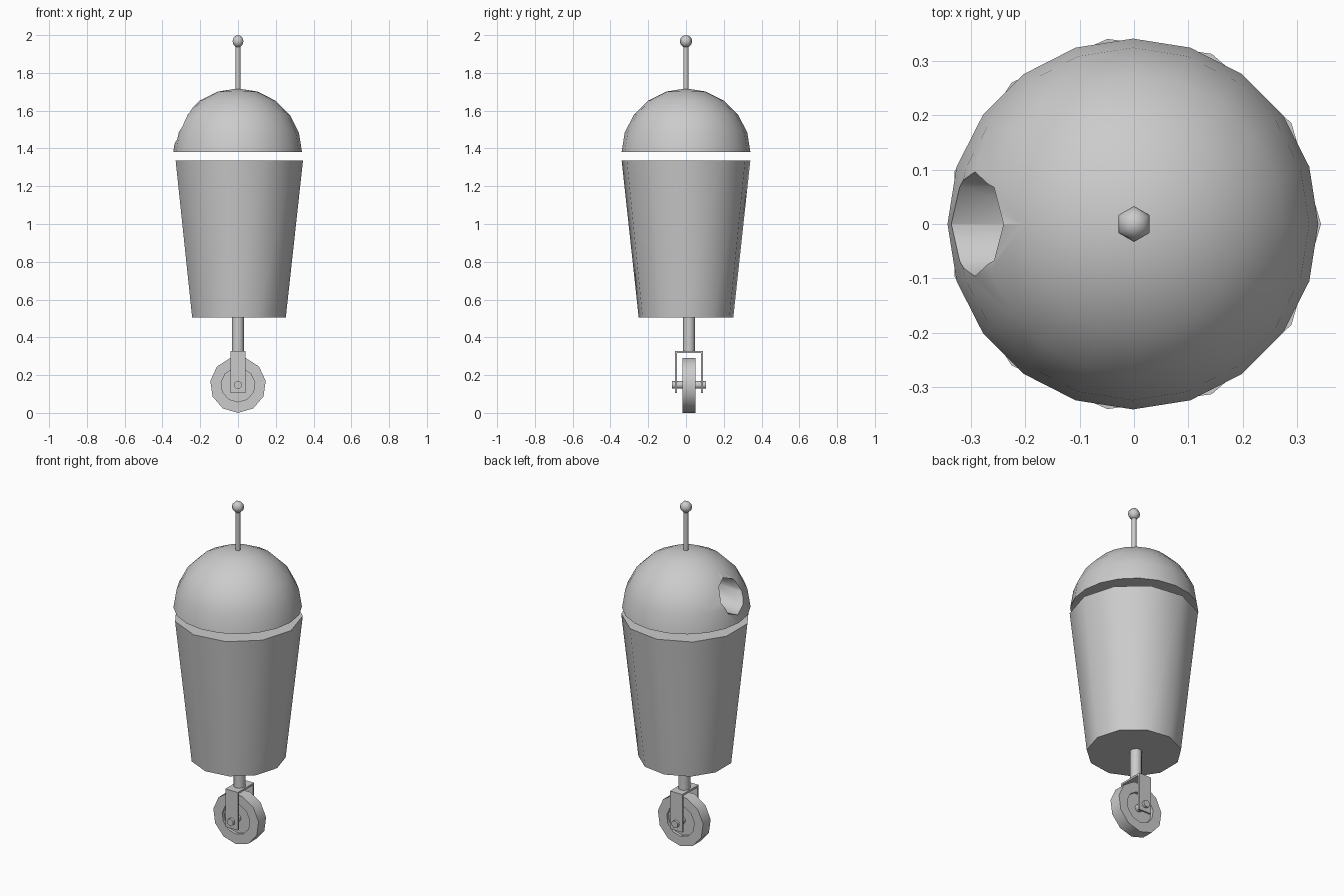
import bpy, bmesh
from math import pi, sin, cos, radians
from mathutils import Matrix, Vector

if "Cube" in bpy.data.objects:
    bpy.data.objects.remove(bpy.data.objects["Cube"])


def smooth(ob):
    bpy.ops.object.select_all(action='DESELECT')
    bpy.context.view_layer.objects.active = ob
    ob.select_set(True)
    bpy.ops.object.shade_smooth_by_angle(angle=radians(62))


def finish(name, bm, smoothed=True):
    bmesh.ops.recalc_face_normals(bm, faces=bm.faces)
    me = bpy.data.meshes.new(name)
    bm.to_mesh(me)
    bm.free()
    ob = bpy.data.objects.new(name, me)
    bpy.context.collection.objects.link(ob)
    if smoothed:
        smooth(ob)
    return ob


def lathe(name, profile, n, loc=(0, 0, 0), rot=None, phase=0.0):
    """Revolve (radius, height) points about z with n sides; ends are capped."""
    bm = bmesh.new()
    rings = []
    for r, z in profile:
        if r < 1e-6:
            rings.append([bm.verts.new((0, 0, z))])
        else:
            rings.append([bm.verts.new((r * cos(phase + 2 * pi * i / n),
                                        r * sin(phase + 2 * pi * i / n), z)) for i in range(n)])
    for a, b in zip(rings, rings[1:]):
        for i in range(n):
            j = (i + 1) % n
            if len(a) == 1:
                bm.faces.new((a[0], b[j], b[i]))
            elif len(b) == 1:
                bm.faces.new((a[i], a[j], b[0]))
            else:
                bm.faces.new((a[i], a[j], b[j], b[i]))
    for ring in (rings[0], rings[-1]):
        if len(ring) > 1:
            bm.faces.new(ring)
    m = Matrix.Translation(loc)
    if rot:
        m = m @ Matrix.Rotation(rot[0], 4, rot[1])
    bmesh.ops.transform(bm, matrix=m, verts=bm.verts)
    return finish(name, bm)


def box(name, lo, hi):
    bm = bmesh.new()
    bmesh.ops.create_cube(bm, size=1)
    lo, hi = Vector(lo), Vector(hi)
    for v in bm.verts:
        v.co = Vector((v.co[k] + 0.5) * (hi[k] - lo[k]) + lo[k] for k in range(3))
    return finish(name, bm, False)


# Tapered body
lathe("body", [(0.253, 0.505), (0.344, 1.335)], 11)

# Dome head with an eye socket bored into its -x side
R = 0.341
head = lathe("head", [(R * cos(pi * k / 10), R * 0.99 * sin(pi * k / 10)) for k in range(6)],
             20, (-0.002, 0, 1.38))
cutter = lathe("socket_cutter", [(0.096, 0), (0.096, 0.4)], 8, (-0.5, 0, 1.52), (pi / 2, 'Y'))
cutter.hide_render = True
mod = head.modifiers.new("eye_socket", 'BOOLEAN')
mod.operation = 'DIFFERENCE'
mod.solver = 'EXACT'
mod.object = cutter
bpy.context.view_layer.objects.active = head
bpy.ops.object.modifier_apply(modifier=mod.name)
bpy.data.objects.remove(cutter)
smooth(head)

# Antenna rod and ball tip
lathe("antenna", [(0.013, 1.66), (0.013, 1.96)], 8)
B = 0.033
lathe("antenna_tip", [(B * cos(pi * k / 6), B * sin(pi * k / 6)) for k in range(-3, 4)],
      6, (0, 0, 1.967), None, pi / 6)

# Leg post and fork
CY = 0.016
AZ = 0.148
lathe("leg_post", [(0.032, 0.325), (0.032, 0.51)], 12, (0, CY, 0))
box("fork_top", (-0.04, CY - 0.075, 0.317), (0.04, CY + 0.075, 0.328))
for s, side in ((-1, "front"), (1, "back")):
    y0, y1 = sorted((CY + s * 0.075, CY + s * 0.064))
    box("fork_arm_" + side, (-0.04, y0, 0.106), (0.04, y1, 0.317))

# Wheel with recessed faces, and its axle
lathe("wheel", [(0.09, -0.018), (0.09, -0.035), (0.148, -0.035),
                (0.148, 0.035), (0.09, 0.035), (0.09, 0.018)],
      11, (0, CY, AZ), (pi / 2, 'X'), -pi / 2)
lathe("axle", [(0.021, -0.09), (0.021, 0.09)], 10, (0, CY, AZ), (pi / 2, 'X'))
